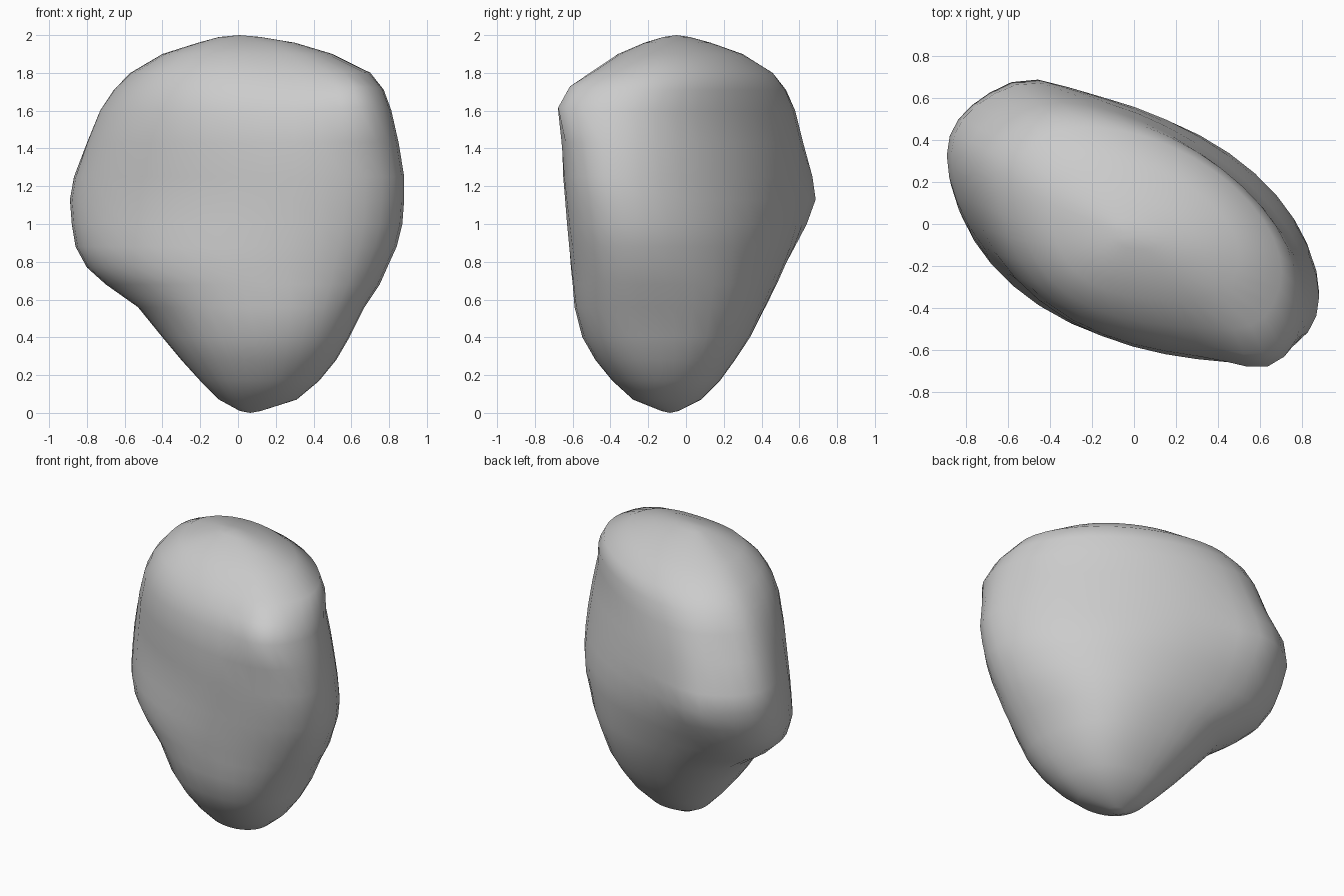
import bpy
import bmesh
from math import cos, pi, radians, exp
from mathutils import Vector

cube = bpy.data.objects.get("Cube")
if cube:
    bpy.data.objects.remove(cube, do_unlink=True)

SEGMENTS = 36

# Horizontal slices: height, x min, x max, y min, y max
SLICES = [
    (0.01, 0.01, 0.12, -0.13, -0.04),
    (0.07, -0.1, 0.31, -0.28, 0.08),
    (0.17, -0.2, 0.43, -0.39, 0.18),
    (0.28, -0.3, 0.52, -0.48, 0.26),
    (0.4, -0.4, 0.59, -0.55, 0.34),
    (0.56, -0.53, 0.67, -0.59, 0.42),
    (0.68, -0.7, 0.75, -0.6, 0.48),
    (0.77, -0.8, 0.79, -0.61, 0.52),
    (0.88, -0.86, 0.84, -0.62, 0.57),
    (1, -0.88, 0.87, -0.63, 0.61),
    (1.13, -0.89, 0.88, -0.64, 0.64),
    (1.25, -0.87, 0.88, -0.65, 0.64),
    (1.43, -0.81, 0.85, -0.65, 0.62),
    (1.6, -0.74, 0.81, -0.63, 0.58),
    (1.71, -0.66, 0.77, -0.57, 0.53),
    (1.8, -0.57, 0.7, -0.49, 0.46),
    (1.9, -0.4, 0.5, -0.36, 0.3),
    (1.96, -0.21, 0.3, -0.22, 0.13),
    (1.99, -0.1, 0.12, -0.12, 0.02),
]

# Blunt corners and one flattened patch: centre and push
LOCAL_PUSHES = [
    (Vector((0.64, -0.56, 1.67)), Vector((0.01, -0.09, 0.02))),
    (Vector((-0.5, 0.63, 1.13)), Vector((-0.01, 0.05, 0))),
    (Vector((-0.68, 0.5, 1.5)), Vector((0.04, -0.04, 0))),
]


def hump(offset, width):
    return exp(-(offset / width) ** 2)


def flank(t, middle, half_range):
    """Weight that is 1 mid-flank and 0 at the flank's ends."""
    turn = (t - middle + pi) % (2 * pi) - pi
    return cos(pi / 2 * min(1, abs(turn) / half_range)) ** 2


def slice_point(z, x0, x1, y0, y1, t):
    """Point on a diagonal oval that fills the given bounds."""
    # rounder near the foot and crown, flatter between
    lean = radians(98 + 24 * min(1, z / 1.2) - 30 * max(0, z - 1.6))
    x = (x0 + x1) / 2 + (x1 - x0) / 2 * cos(t)
    y = (y0 + y1) / 2 + (y1 - y0) / 2 * cos(t + lean)
    point = Vector((x, y, z))
    # full front shoulder, full lower back
    front = (0.03 + 0.06 * hump(z - 1.65, 0.4)) * flank(t, pi - lean / 2, lean / 2)
    back = 0.06 * hump(z - 0.55, 0.5) * flank(t, -lean / 2, lean / 2)
    bulge = Vector((1, 1, 0)).normalized() * (back - front) * min(1, x1 - x0)
    for centre, push in LOCAL_PUSHES:
        bulge += push * hump((point - centre).length, 0.2)
    return point + bulge


def build_boulder():
    bm = bmesh.new()
    rings = []
    for row in SLICES:
        rings.append([bm.verts.new(slice_point(*row, 2 * pi * i / SEGMENTS))
                      for i in range(SEGMENTS)])
    # skin between neighbouring slices
    for low, high in zip(rings, rings[1:]):
        for i in range(SEGMENTS):
            j = (i + 1) % SEGMENTS
            bm.faces.new((low[i], low[j], high[j], high[i]))
    # close both ends with shallow fans
    for ring, z in ((rings[0], 0), (rings[-1], 2)):
        middle = sum((v.co for v in ring), Vector()) / SEGMENTS
        tip = bm.verts.new((middle.x, middle.y, z))
        for i in range(SEGMENTS):
            bm.faces.new((ring[i], ring[(i + 1) % SEGMENTS], tip))
    bmesh.ops.recalc_face_normals(bm, faces=bm.faces)
    mesh = bpy.data.meshes.new("boulder")
    bm.to_mesh(mesh)
    bm.free()
    mesh.shade_smooth()
    return mesh


# Plain stone colour
stone = bpy.data.materials.new("stone_grey")
stone.use_nodes = True
colour = (0.6, 0.6, 0.6, 1)
stone.diffuse_color = colour
stone.node_tree.nodes["Principled BSDF"].inputs["Base Color"].default_value = colour

boulder = bpy.data.objects.new("boulder", build_boulder())
boulder.data.materials.append(stone)
bpy.context.collection.objects.link(boulder)
